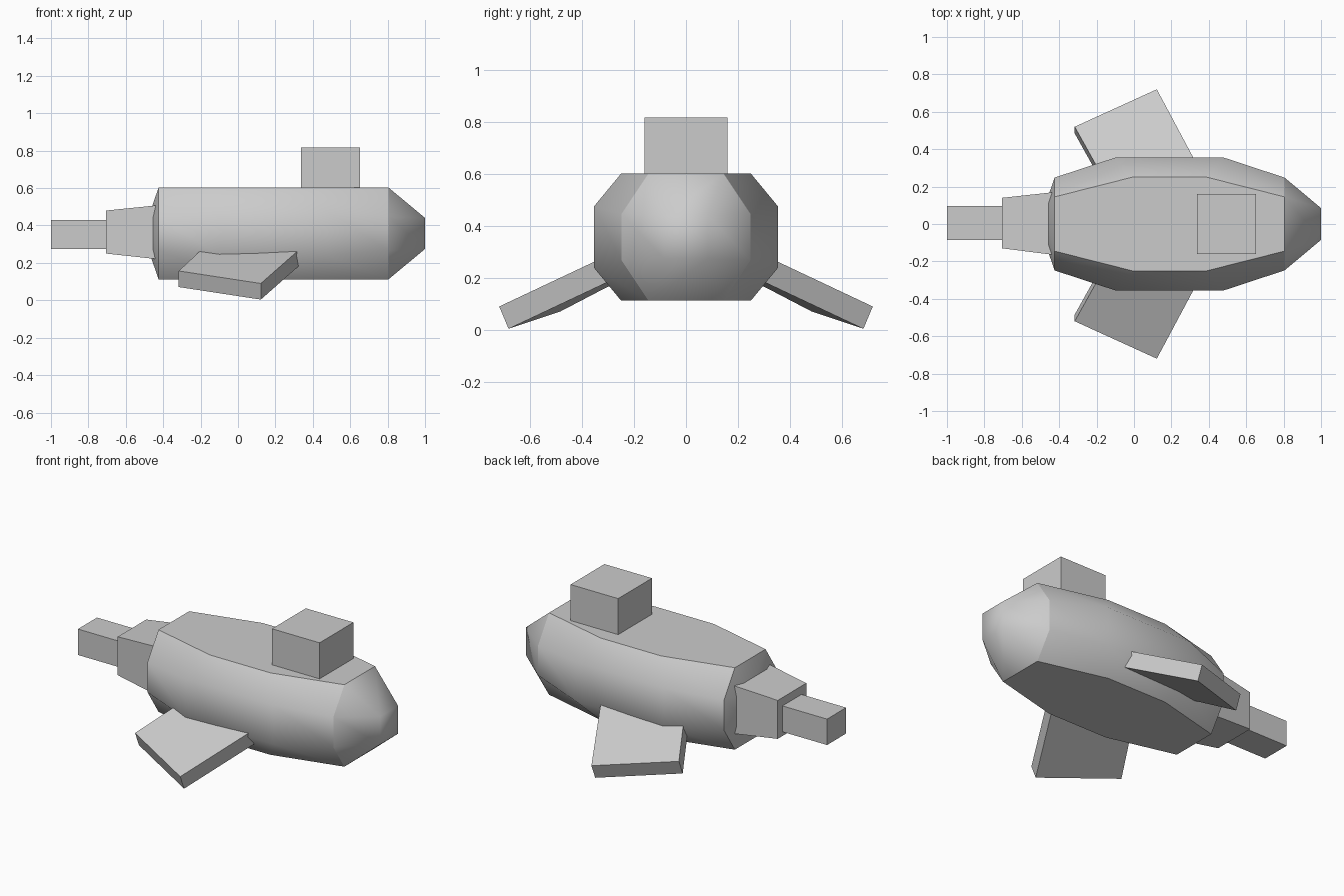
import bpy, bmesh
from mathutils import Vector

if "Cube" in bpy.data.objects:
    bpy.data.objects.remove(bpy.data.objects["Cube"])


def finish(bm, name):
    bmesh.ops.recalc_face_normals(bm, faces=bm.faces)
    mesh = bpy.data.meshes.new(name)
    bm.to_mesh(mesh)
    bm.free()
    obj = bpy.data.objects.new(name, mesh)
    bpy.context.collection.objects.link(obj)
    return obj


def loft(rings):
    """Skin a list of equally long closed rings and cap both ends."""
    bm = bmesh.new()
    loops = [[bm.verts.new(p) for p in ring] for ring in rings]
    n = len(loops[0])
    for a, b in zip(loops, loops[1:]):
        for i in range(n):
            j = (i + 1) % n
            bm.faces.new((a[i], a[j], b[j], b[i]))
    bm.faces.new(loops[0])
    bm.faces.new(loops[-1])
    return bm


def rect(x, y0, y1, z0, z1):
    return [(x, y0, z0), (x, y1, z0), (x, y1, z1), (x, y0, z1)]


# Hull: octagonal sections, (top x, half width, half height, side x, half width, half height)
CZ = 0.3575
sections = [
    (-0.48, 0.085, 0.083, -0.48, 0.085, 0.083),
    (-0.425, 0.145, 0.245, -0.425, 0.248, 0.09),
    (-0.01, 0.25, 0.245, -0.10, 0.355, 0.118),
    (0.39, 0.25, 0.245, 0.48, 0.355, 0.118),
    (0.805, 0.145, 0.245, 0.805, 0.248, 0.09),
    (1.0, 0.085, 0.083, 1.0, 0.085, 0.083),
]
rings = []
for xt, yt, zt, xs, ys, zs in sections:
    half = [(xt, yt, CZ - zt), (xs, ys, CZ - zs), (xs, ys, CZ + zs), (xt, yt, CZ + zt)]
    rings.append(half + [(x, -y, z) for x, y, z in reversed(half)])
bm = loft(rings)
bmesh.ops.remove_doubles(bm, verts=bm.verts, dist=0.001)

# Smooth sides, flat deck and keel, crisp end rings
bm.normal_update()
for f in bm.faces:
    f.smooth = True
for e in bm.edges:
    on_deck = [abs(f.normal.z) > 0.99 for f in e.link_faces]
    end_ring = any(all(abs(v.co.x - x) < 0.001 for v in e.verts) for x in (-0.425, 0.805))
    if any(on_deck) != all(on_deck) or end_ring:
        e.smooth = False
finish(bm, "hull")

# Tail blocks and tower
finish(loft([rect(-0.705, -0.13, 0.14, 0.25, 0.48),
             rect(-0.43, -0.165, 0.17, 0.22, 0.508)]), "tail_collar")
finish(loft([rect(-1.0, -0.085, 0.095, 0.275, 0.43),
             rect(-0.69, -0.085, 0.095, 0.275, 0.43)]), "tail_tip")
finish(loft([rect(0.337, -0.16, 0.16, 0.59, 0.818),
             rect(0.652, -0.16, 0.16, 0.59, 0.818)]), "tower")

# Side fins: slanted slabs running into the hull, mirrored
drop = Vector((0, -0.036, -0.086))
rear = Vector((-0.317, 0.52, 0.157))
front = Vector((0.122, 0.72, 0.09))
rear_root = rear + Vector((0.12, -0.215, 0.112)) * 1.45
front_root = front + Vector((0.195, -0.365, 0.172)) * 1.3
for side, label in ((1, "left"), (-1, "right")):
    flip = Vector((1, side, 1))
    ends = [[rear, front, front + drop, rear + drop],
            [rear_root, front_root, front_root + drop, rear_root + drop]]
    finish(loft([[p * flip for p in ring] for ring in ends]), label + "_fin")
